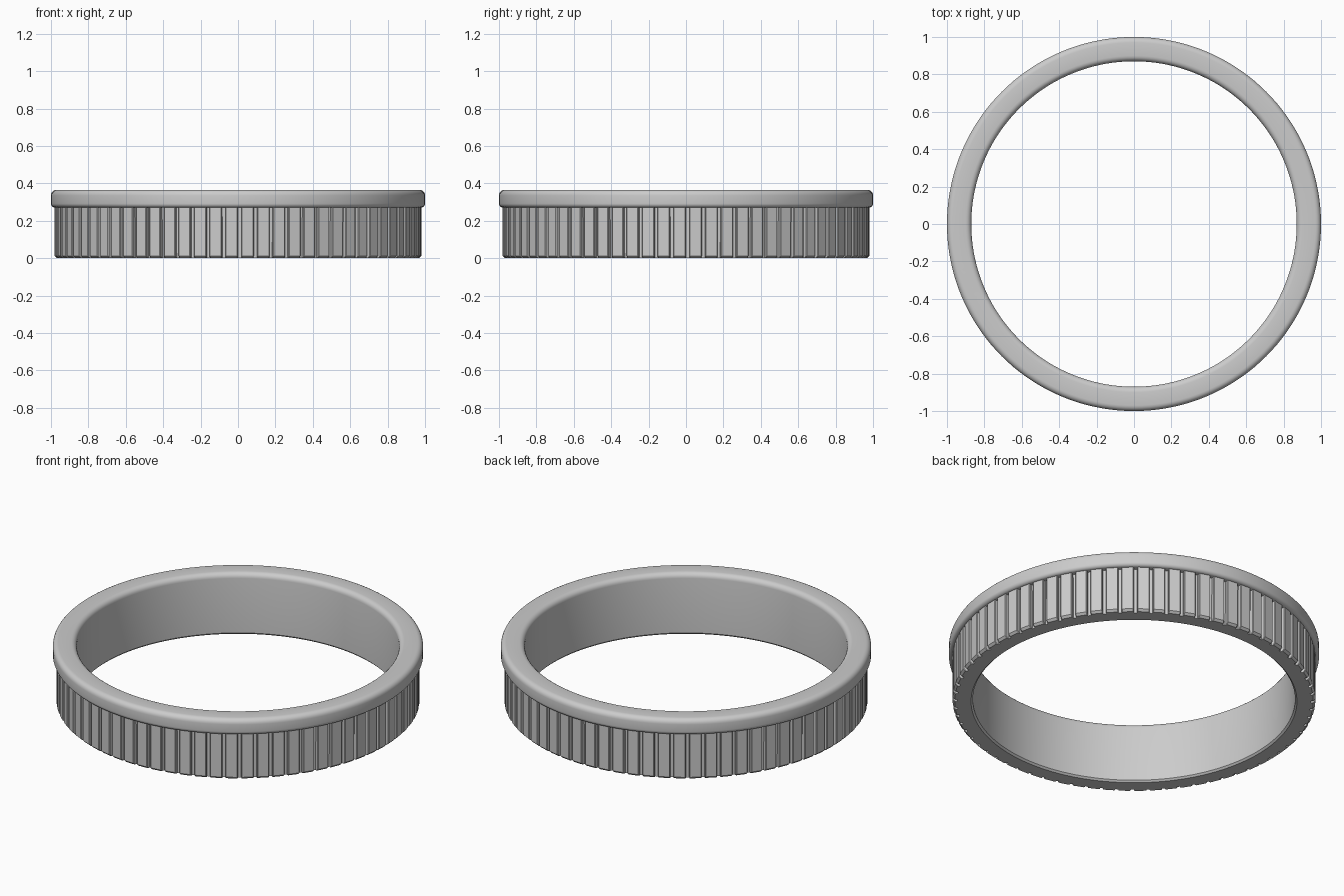
import bpy, bmesh
from math import sin, cos, pi, radians

if "Cube" in bpy.data.objects:
    bpy.data.objects.remove(bpy.data.objects["Cube"])

SEG = 144
TEETH = 72


def finish(bm, name, angle):
    bmesh.ops.recalc_face_normals(bm, faces=bm.faces)
    me = bpy.data.meshes.new(name)
    bm.to_mesh(me)
    bm.free()
    ob = bpy.data.objects.new(name, me)
    bpy.context.collection.objects.link(ob)
    bpy.ops.object.select_all(action='DESELECT')
    ob.select_set(True)
    bpy.context.view_layer.objects.active = ob
    bpy.ops.object.shade_smooth_by_angle(angle=radians(angle))
    return ob


def arc(cx, cz, r, a0, a1, n=5):
    return [(cx + r * cos(radians(a0 + (a1 - a0) * i / n)),
             cz + r * sin(radians(a0 + (a1 - a0) * i / n))) for i in range(n + 1)]


# ring body: bore, bottom, groove floor and rounded rim in one lathe profile
profile = [(0.87, 0.01), (0.88, 0.0), (0.955, 0.0), (0.957, 0.27), (0.978, 0.27)]
profile += arc(0.978, 0.292, 0.022, -70, 0)
profile += arc(0.97, 0.335, 0.03, 0, 90)
profile += arc(0.90, 0.335, 0.03, 90, 180)
bm = bmesh.new()
rings = [[bm.verts.new((r * cos(2 * pi * i / SEG), r * sin(2 * pi * i / SEG), z))
          for r, z in profile] for i in range(SEG)]
n = len(profile)
for i in range(SEG):
    a, b = rings[i], rings[(i + 1) % SEG]
    for j in range(n):
        k = (j + 1) % n
        bm.faces.new((a[j], b[j], b[k], a[k]))
finish(bm, "ring_body", 35)

# grip teeth: flat ridges with a small chamfer at the foot
bm = bmesh.new()
step = 2 * pi / TEETH
half = step * 0.39
levels = [(0.968, 0.0), (0.98, 0.012), (0.98, 0.275)]
for t in range(TEETH):
    mid = -pi / 2 + (t + 0.6) * step
    loops = []
    for r, z in levels:
        pts = [(0.94, -half), (r - 0.004, -half), (r, -half * 0.88),
               (r, half * 0.88), (r - 0.004, half), (0.94, half)]
        loops.append([bm.verts.new((q * cos(mid + a), q * sin(mid + a), z)) for q, a in pts])
    for lo, hi in zip(loops, loops[1:]):
        for j in range(5):
            bm.faces.new((lo[j], lo[j + 1], hi[j + 1], hi[j]))
    bm.faces.new(loops[0])
finish(bm, "grip_teeth", 25)
